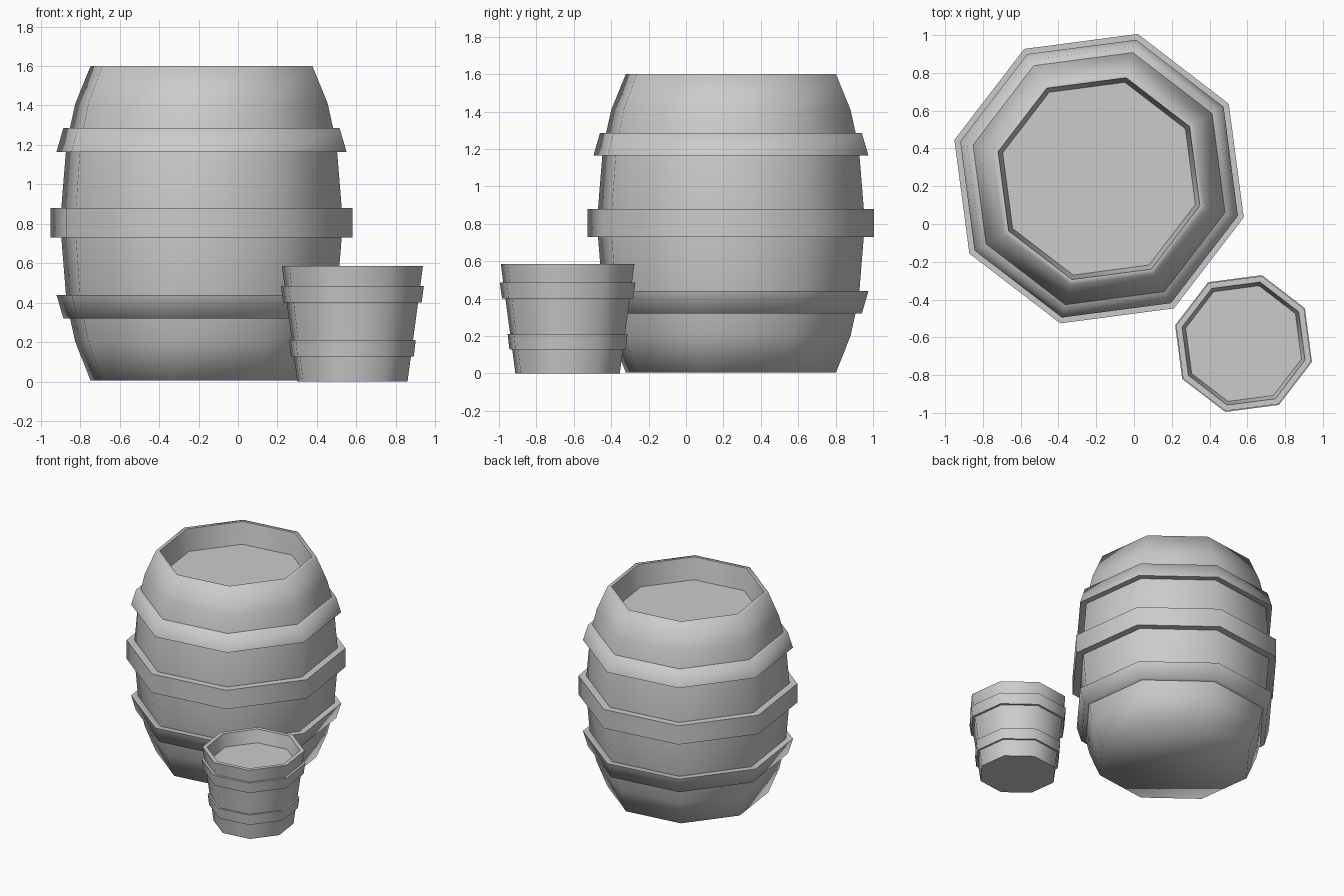
import bpy
import bmesh
from math import cos, sin, radians

if "Cube" in bpy.data.objects:
    bpy.data.objects.remove(bpy.data.objects["Cube"])

SIDES, TURN = 8, 30  # octagons, with a corner at 30 degrees


def lathe(name, centre, profile, ring=False):
    """Spin an (r, z) profile; ring closes it on itself, otherwise its ends are capped."""
    bm = bmesh.new()
    loops = []
    for r, z in profile:
        angles = [radians(TURN + 360 / SIDES * i) for i in range(SIDES)]
        loops.append([bm.verts.new((r * cos(a), r * sin(a), z)) for a in angles])
    pairs = list(zip(loops, loops[1:]))
    if ring:
        pairs.append((loops[-1], loops[0]))
    else:
        bm.faces.new(loops[0][::-1])
        bm.faces.new(loops[-1])
    for a, b in pairs:
        for i in range(SIDES):
            j = (i + 1) % SIDES
            bm.faces.new((a[i], a[j], b[j], b[i]))
    bmesh.ops.recalc_face_normals(bm, faces=bm.faces)
    mesh = bpy.data.meshes.new(name)
    bm.to_mesh(mesh)
    bm.free()
    obj = bpy.data.objects.new(name, mesh)
    obj.location = (*centre, 0)
    bpy.context.collection.objects.link(obj)
    bpy.ops.object.select_all(action='DESELECT')
    obj.select_set(True)
    bpy.context.view_layer.objects.active = obj
    bpy.ops.object.shade_smooth_by_angle(angle=radians(75))
    return obj


def hoop(name, centre, z0, z1, r0, r1, depth):
    """Band around a vessel, its inner side sunk into the staves."""
    lathe(name, centre, [(r0, z0), (r1, z1), (r1 - depth, z1), (r0 - depth, z0)], ring=True)


# Large barrel: bulging staves, thin rim, recessed lid
BARREL = (-0.185, 0.24)
lathe("barrel_body", BARREL, [
    (0.582, 0.005), (0.662, 0.20), (0.708, 0.40), (0.742, 0.805),
    (0.708, 1.21), (0.662, 1.41), (0.582, 1.60),
    (0.553, 1.60), (0.528, 1.43)])
hoop("barrel_lower_hoop", BARREL, 0.32, 0.44, 0.725, 0.761, 0.08)
hoop("barrel_middle_hoop", BARREL, 0.73, 0.88, 0.793, 0.793, 0.08)
hoop("barrel_upper_hoop", BARREL, 1.165, 1.285, 0.761, 0.725, 0.08)

# Small bucket: straight flared sides, rim, recessed contents
BUCKET = (0.58, -0.633)
lathe("bucket_body", BUCKET, [
    (0.289, 0.0), (0.37, 0.585), (0.337, 0.585), (0.317, 0.485)])
hoop("bucket_lower_hoop", BUCKET, 0.127, 0.21, 0.322, 0.332, 0.04)
hoop("bucket_upper_hoop", BUCKET, 0.40, 0.485, 0.363, 0.375, 0.04)
